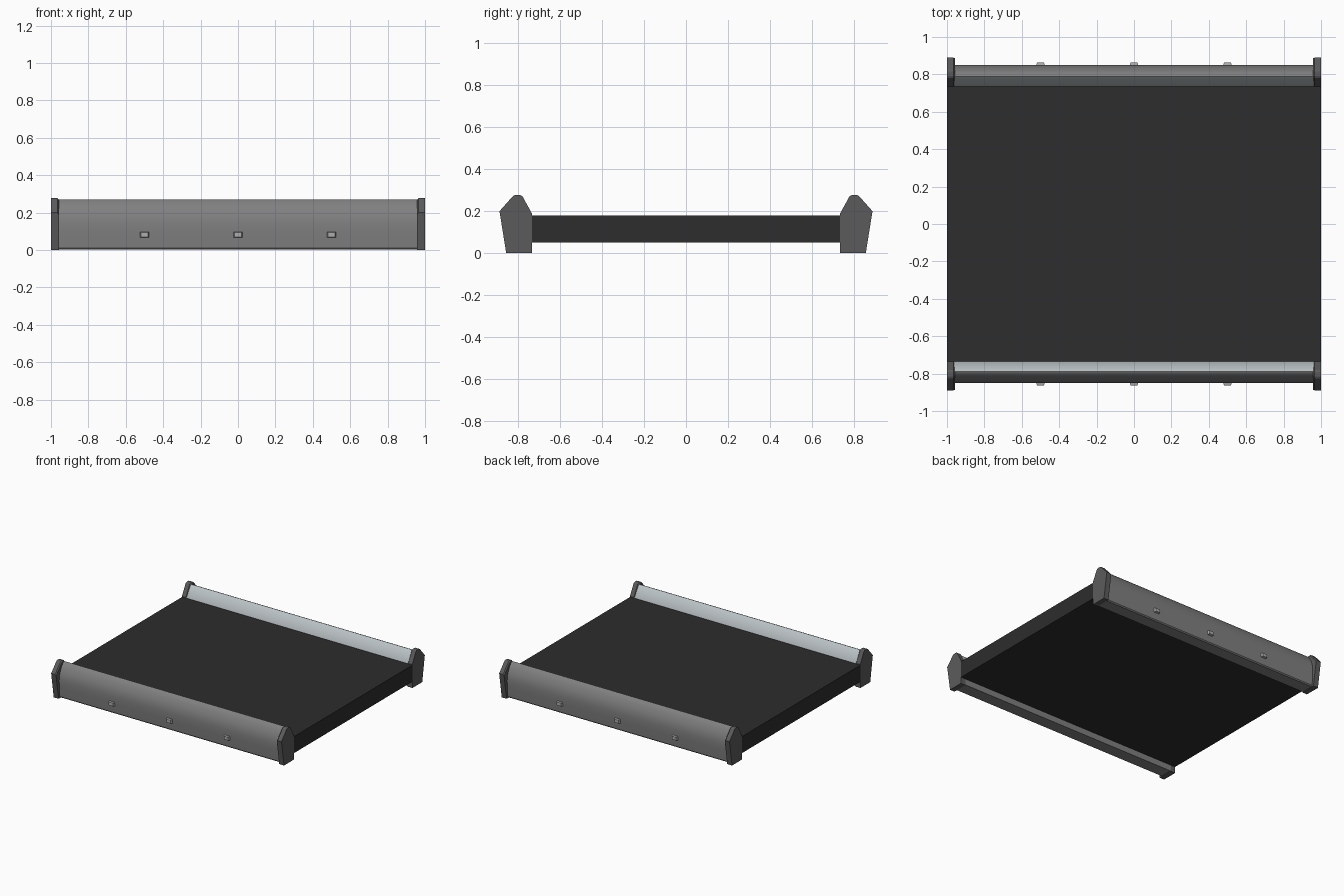
import bpy, bmesh, math

cube = bpy.data.objects.get("Cube")
if cube:
    bpy.data.objects.remove(cube, do_unlink=True)


def material(name, rgb):
    m = bpy.data.materials.new(name)
    m.use_nodes = True
    color = (*rgb, 1)
    m.diffuse_color = color
    m.node_tree.nodes["Principled BSDF"].inputs["Base Color"].default_value = color
    return m


BLACK = material("matte black", (0.026, 0.026, 0.026))
DARK = material("dark grey", (0.105, 0.105, 0.105))
GREY = material("mid grey", (0.215, 0.215, 0.215))
PALE = material("pale silver", (0.53, 0.58, 0.6))
LIGHT = material("light grey", (0.42, 0.42, 0.42))


def finish(name, bm, *mats):
    bmesh.ops.recalc_face_normals(bm, faces=bm.faces)
    mesh = bpy.data.meshes.new(name)
    bm.to_mesh(mesh)
    bm.free()
    ob = bpy.data.objects.new(name, mesh)
    bpy.context.collection.objects.link(ob)
    for m in mats:
        mesh.materials.append(m)
    return ob


def box(name, size, loc, mat):
    bm = bmesh.new()
    bmesh.ops.create_cube(bm, size=1)
    bmesh.ops.scale(bm, vec=size, verts=bm.verts)
    bmesh.ops.translate(bm, vec=loc, verts=bm.verts)
    return finish(name, bm, mat)


def prism(name, profile, x0, x1, side, *mats):
    """Extrude a (y, z) outline along x; side mirrors it front to back."""
    bm = bmesh.new()
    face = bm.faces.new([bm.verts.new((x0, side * y, z)) for y, z in profile])
    new = bmesh.ops.extrude_face_region(bm, geom=[face])["geom"]
    bmesh.ops.translate(bm, vec=(x1 - x0, 0, 0),
                        verts=[v for v in new if isinstance(v, bmesh.types.BMVert)])
    return finish(name, bm, *mats)


def smooth(ob, degrees):
    bpy.ops.object.select_all(action='DESELECT')
    ob.select_set(True)
    bpy.context.view_layer.objects.active = ob
    bpy.ops.object.shade_smooth_by_angle(angle=math.radians(degrees))


CAP = [(0.735, 0), (0.857, 0), (0.889, 0.2), (0.825, 0.272),
       (0.815, 0.277), (0.79, 0.277), (0.78, 0.272), (0.735, 0.19)]
RAIL = [(0.735, 0.01), (0.738, 0.004), (0.835, 0.004), (0.842, 0.012), (0.848, 0.09),
        (0.849, 0.14), (0.845, 0.175), (0.835, 0.208), (0.818, 0.24),
        (0.797, 0.267), (0.788, 0.27), (0.783, 0.265), (0.735, 0.183)]

# Flat central slab
box("deck", (2, 1.47, 0.13), (0, 0, 0.115), BLACK)

for label, side in (("front", -1), ("back", 1)):
    # Rounded side rail with a pale sloping inner face
    rail = prism(label + "_rail", RAIL, -0.962, 0.962, side, GREY, PALE)
    for f in rail.data.polygons:
        if f.normal.y * side < -0.5 and f.normal.z > 0.3:
            f.material_index = 1
    smooth(rail, 35)

    # End caps with a chamfered inner rim
    for hand, sx in (("left", 1), ("right", -1)):
        cap = prism(f"{label}_{hand}_end_cap", CAP, sx * 0.958, sx, side, DARK)
        bm = bmesh.new()
        bm.from_mesh(cap.data)
        rim = [e for e in bm.edges
               if all(abs(v.co.x) < 0.97 and v.co.z > 0.1 for v in e.verts)]
        bmesh.ops.bevel(bm, geom=rim, offset=0.008, segments=1, affect='EDGES')
        bm.to_mesh(cap.data)
        bm.free()

    # Small tapered studs along the outer face
    for i, x in enumerate((-0.5, 0, 0.5)):
        stud = box(f"{label}_stud_{i + 1}", (0.056, 0.03, 0.036),
                   (x, side * 0.848, 0.082), LIGHT)
        for v in stud.data.vertices:
            if v.co.y * side > 0.85:
                v.co.x = x + (v.co.x - x) * 0.65
                v.co.z = 0.082 + (v.co.z - 0.082) * 0.7
